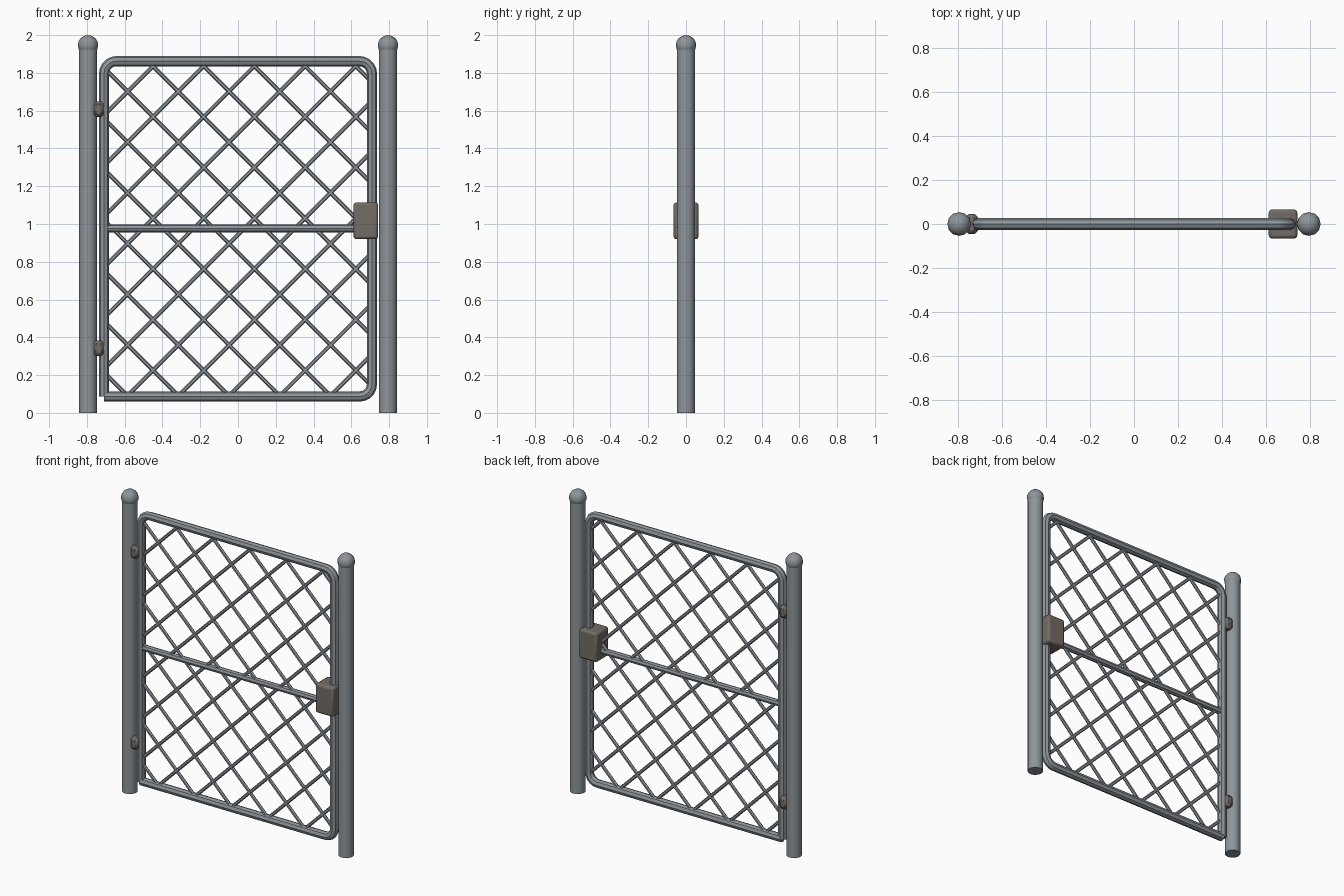
import bpy
from math import cos, sin, pi, radians
from mathutils import Vector

if "Cube" in bpy.data.objects:
    bpy.data.objects.remove(bpy.data.objects["Cube"])


def material(name, colour):
    m = bpy.data.materials.new(name)
    m.diffuse_color = colour
    m.use_nodes = True
    m.node_tree.nodes["Principled BSDF"].inputs["Base Color"].default_value = m.diffuse_color
    return m


STEEL = material("steel", (0.27, 0.30, 0.32, 1))
BRONZE = material("bronze", (0.17, 0.15, 0.13, 1))


def finish(name, mat):
    o = bpy.context.object
    o.name = name
    o.data.materials.append(mat)
    bpy.ops.object.shade_smooth_by_angle(angle=radians(32))
    return o


def rod(name, a, b, r, sides):
    a, b = Vector(a), Vector(b)
    bpy.ops.mesh.primitive_cylinder_add(vertices=sides, radius=r, depth=(b - a).length,
                                        location=(a + b) / 2,
                                        rotation=(b - a).to_track_quat('Z', 'Y').to_euler())
    return finish(name, STEEL)


def box(name, loc, size, bevel, segments):
    bpy.ops.mesh.primitive_cube_add(size=1, location=loc)
    o = bpy.context.object
    o.scale = size
    bpy.ops.object.transform_apply(location=False, rotation=False, scale=True)
    mod = o.modifiers.new("bevel", 'BEVEL')
    mod.width, mod.segments = bevel, segments
    return finish(name, BRONZE)


# Posts with ball caps
for side, x in (("left", -0.794), ("right", 0.794)):
    rod(side + "_post", (x, 0, 0), (x, 0, 1.935), 0.048, 16)
    bpy.ops.mesh.primitive_uv_sphere_add(segments=12, ring_count=8, radius=0.054,
                                         location=(x, 0, 1.946))
    finish(side + "_post_cap", STEEL)

# Gate frame: bent tube, open at the bottom hinge corner
X, Z0, Z1, R = 0.709, 0.087, 1.862, 0.065
path = [(-X, Z0)]
for cx, cz, start in ((X - R, Z0 + R, -pi / 2), (X - R, Z1 - R, 0), (-X + R, Z1 - R, pi / 2)):
    for i in range(6):
        t = start + i * pi / 10
        path.append((cx + R * cos(t), cz + R * sin(t)))
path.append((-X, Z0))
curve = bpy.data.curves.new("gate_frame", 'CURVE')
curve.dimensions = '3D'
curve.bevel_depth, curve.bevel_resolution = 0.027, 2
curve.use_fill_caps = True
spline = curve.splines.new('POLY')
spline.points.add(len(path) - 1)
for p, (x, z) in zip(spline.points, path):
    p.co = (x, 0, z, 1)
frame = bpy.data.objects.new("gate_frame", curve)
bpy.context.collection.objects.link(frame)
bpy.ops.object.select_all(action='DESELECT')
frame.select_set(True)
bpy.context.view_layer.objects.active = frame
bpy.ops.object.convert(target='MESH')
finish("gate_frame", STEEL)

# Middle rail
rod("middle_rail", (-0.70, 0, 0.977), (0.70, 0, 0.977), 0.021, 8)

# Diagonal lattice, clipped to the frame
PITCH, XC, LO, HI = 0.2685, 0.70, 0.092, 1.855
for s in (1, -1):
    for k in range(-14, 15):
        # line z = 1.836 - s * (x - x0)
        x0 = -0.45 + k * PITCH
        ends = sorted((x0 + (1.836 - LO) * s, x0 + (1.836 - HI) * s))
        xa, xb = max(-XC, ends[0]), min(XC, ends[1])
        if xb - xa > 0.05:
            rod("lattice_rod", (xa, 0, 1.836 - s * (xa - x0)),
                (xb, 0, 1.836 - s * (xb - x0)), 0.011, 6)

# Latch box and hinges
box("latch_box", (0.677, 0, 1.017), (0.13, 0.132, 0.195), 0.014, 2)
for name, z in (("lower_hinge", 0.342), ("upper_hinge", 1.608)):
    box(name, (-0.738, 0, z), (0.058, 0.09, 0.082), 0.015, 1)
